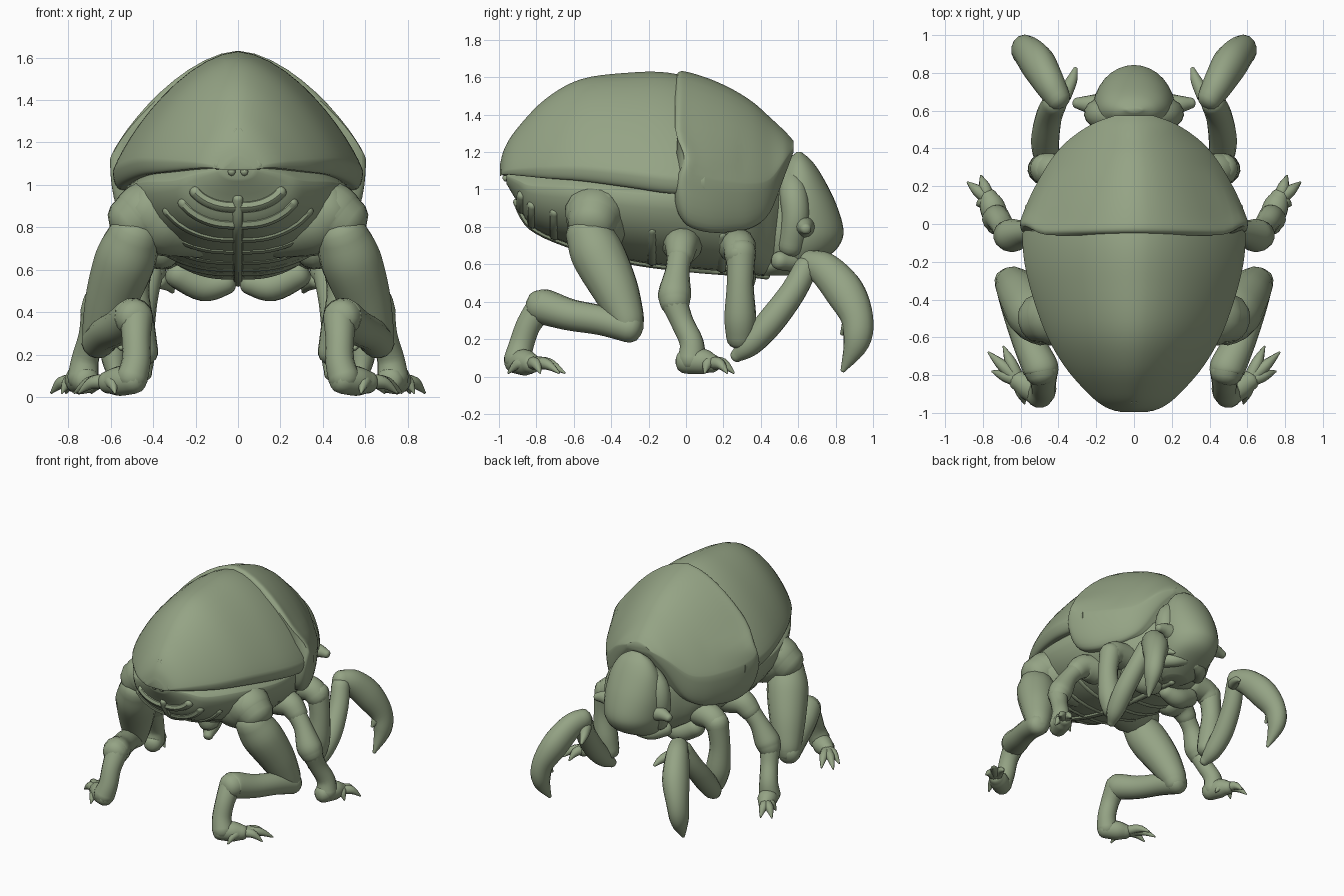
import bpy, bmesh, math
from mathutils import Vector

if "Cube" in bpy.data.objects:
    bpy.data.objects.remove(bpy.data.objects["Cube"])

shell_green = bpy.data.materials.new("moss_green")
shell_green.diffuse_color = (0.30, 0.37, 0.235, 1)
shell_green.use_nodes = True
shell_green.node_tree.nodes["Principled BSDF"].inputs["Base Color"].default_value = shell_green.diffuse_color


def smooth_rows(rows, n=5):
    """Catmull-Rom interpolation through tuples of numbers."""
    out = []
    for i in range(len(rows) - 1):
        a, b, c, d = rows[max(i - 1, 0)], rows[i], rows[i + 1], rows[min(i + 2, len(rows) - 1)]
        for k in range(n):
            t = k / n
            out.append(tuple(q + 0.5 * t * (r - p + t * (2*p - 5*q + 4*r - s + t * (3*(q - r) + s - p)))
                             for p, q, r, s in zip(a, b, c, d)))
    return out + [tuple(rows[-1])]


def loft(name, rings, mirror=False):
    """Skin closed rings of points and cap both ends."""
    bm = bmesh.new()
    loops = [[bm.verts.new(p) for p in ring] for ring in rings]
    n = len(loops[0])
    for a, b in zip(loops, loops[1:]):
        for i in range(n):
            j = (i + 1) % n
            bm.faces.new((a[i], a[j], b[j], b[i]))
    bm.faces.new(loops[0])
    bm.faces.new(loops[-1])
    bmesh.ops.recalc_face_normals(bm, faces=bm.faces)
    me = bpy.data.meshes.new(name)
    bm.to_mesh(me)
    bm.free()
    me.materials.append(shell_green)
    ob = bpy.data.objects.new(name, me)
    bpy.context.collection.objects.link(ob)
    if mirror:
        ob.modifiers.new("Mirror", 'MIRROR').use_mirror_merge = False
    bpy.ops.object.select_all(action='DESELECT')
    ob.select_set(True)
    bpy.context.view_layer.objects.active = ob
    bpy.ops.object.shade_smooth_by_angle(angle=math.radians(45))
    return ob


def section(y, w, top, bot, frac, tuck, n=12):
    """Body cross-section: ridged dome above, rounded tuck below."""
    mid = bot + frac * (top - bot)
    half = []
    for i in range(n + 1):
        s = math.sin(i / n * math.pi / 2)
        half.append(Vector((w * s, y, mid + (top - mid) * max(0, 1 - s ** 1.7) ** 0.85)))
    for i in range(1, 9):
        u = i / 8 * math.pi / 2
        half.append(Vector((w * (tuck + (1 - tuck) * math.cos(u)), y, mid - (mid - bot) * math.sin(u))))
    return half + [Vector((-p.x, p.y, p.z)) for p in reversed(half[1:])]


def shell(name, rows, frac, tuck):
    return loft(name, [section(*r, frac, tuck) for r in smooth_rows(rows)])


def tube(name, pts, mirror=True, squash=1.0, sides=14):
    """Round limb through (x, y, z, radius) points with domed ends."""
    rows = [(Vector(r[:3]), max(r[3], 0.003)) for r in smooth_rows(pts)]
    (p0, r0), (p1, r1) = rows[0], rows[-1]
    d0, d1 = (p0 - rows[1][0]).normalized(), (p1 - rows[-2][0]).normalized()
    dome = [(0.35, 0.92), (0.62, 0.72), (0.8, 0.35)]
    rows = ([(p0 + d0 * r0 * h, r0 * k) for h, k in reversed(dome)] + rows
            + [(p1 + d1 * r1 * h, r1 * k) for h, k in dome])
    rings, side, prev = [], None, None
    for i, (p, r) in enumerate(rows):
        d = (rows[min(i + 1, len(rows) - 1)][0] - rows[max(i - 1, 0)][0]).normalized()
        side = d.orthogonal().normalized() if side is None else prev.rotation_difference(d) @ side
        prev = d
        other = d.cross(side)
        ring = []
        for k in range(sides):
            a = k / sides * math.tau
            o = (side * math.cos(a) + other * math.sin(a)) * r
            ring.append(p + Vector((o.x * squash, o.y, o.z)))
        rings.append(ring)
    return loft(name, rings, mirror)


def toes(name, base, tips, r=0.036):
    """Hooked claws fanning out from a foot."""
    b = Vector(base)
    for i, tip in enumerate(tips):
        t = Vector(tip)
        m = b.lerp(t, 0.55) + Vector((0, 0, 0.025))
        tube(f"{name}_{i + 1}", [(*b, r), (*m, r * 0.85), (*t, 0.006)], sides=8)


# Wing cases, neck shield and belly: rows are (y, half width, top, bottom)
shell("wing_cases", [(-.995, .07, 1.13, 1.07), (-.97, .15, 1.22, 1.08), (-.9, .24, 1.33, 1.075),
                     (-.75, .37, 1.485, 1.06), (-.56, .475, 1.59, 1.045), (-.3, .56, 1.625, 1.01),
                     (-.1, .59, 1.625, .98), (.1, .575, 1.58, .97)], .13, .93)
shield = shell("neck_shield", [(-.06, .585, 1.59, .93), (-.035, .603, 1.63, .86), (.02, .595, 1.625, .8),
                               (.13, .555, 1.59, .77), (.25, .495, 1.535, .775), (.36, .425, 1.465, .8),
                               (.45, .34, 1.385, .88), (.53, .22, 1.31, 1.08), (.575, .1, 1.26, 1.2)], .34, .85)
# Scalloped rear seam of the shield
for v in shield.data.vertices:
    fade = max(0, min(1, (0.3 - v.co.y) / 0.3))
    v.co.y += fade * 0.05 * math.exp(-((v.co.z - 1.17) / 0.09) ** 2)

belly_rows = [(-.96, .08, 1.1, 1.03), (-.9, .2, 1.12, .93), (-.82, .31, 1.15, .8), (-.6, .45, 1.2, .7),
              (-.3, .53, 1.2, .62), (0, .52, 1.2, .58), (.3, .42, 1.2, .555), (.43, .28, 1.2, .54),
              (.5, .18, 1.1, .6)]
shell("belly", belly_rows, .62, .12)
tube("tail_fold", [(.1, -.97, 1.09, .02), (.06, -.957, 1.18, .018), (.01, -.94, 1.26, .01)], sides=8)

# Raised segment bands and keel, sunk into the belly surface
dense = smooth_rows(belly_rows)
for n, i in enumerate(range(7, 30, 3)):
    arc = section(*dense[i], .62, .12)[15:27]
    tube(f"belly_band_{n + 1}", [(p.x * .97, p.y, p.z + .02, .03) for p in arc], mirror=False, sides=8)
tube("belly_keel", [(0, r[0], r[3] + .004, .025) for r in belly_rows[1:-1]], mirror=False, sides=8)
tube("tail_nub", [(.03, -.93, 1.08, .025), (.03, -.965, 1.06, .018)], sides=8)

# Head: rows are (z, centre y, half depth, half width)
head_rows = [(1.2, .605, .012, .04), (1.15, .605, .07, .12), (1.06, .61, .125, .18), (.93, .6, .2, .215),
             (.8, .595, .245, .22), (.72, .59, .24, .21), (.65, .57, .2, .185), (.58, .5, .13, .15),
             (.54, .46, .08, .09)]
loft("head", [[Vector((w * math.cos(a), y + d * math.sin(a), z))
               for a in (k / 32 * math.tau for k in range(32))]
              for z, y, d, w in smooth_rows(head_rows)])
tube("head_collar", [(.05, .56, 1.08, .06), (.16, .575, .98, .075), (.19, .585, .85, .075), (.16, .56, .7, .07)])
tube("eye", [(.2, .63, .8, .06), (.25, .635, .8, .045), (.3, .64, .79, .03)])
tube("jaw", [(.18, .5, .62, .05), (.12, .59, .61, .05), (.05, .63, .62, .04)])
tube("throat_lobe", [(.28, .28, .58, .07), (.16, .3, .525, .075), (.06, .3, .54, .06)])

# Front legs with pincers
tube("front_hip", [(.32, .27, .7, .1), (.42, .285, .69, .09), (.47, .29, .65, .085)])
tube("front_thigh", [(.47, .295, .67, .08), (.49, .29, .5, .072), (.475, .29, .32, .085), (.45, .29, .21, .075)])
tube("front_shin", [(.44, .27, .11, .035), (.46, .34, .17, .065), (.47, .45, .29, .075),
                    (.45, .57, .45, .07), (.42, .64, .58, .065)])
tube("front_pincer", [(.405, .67, .6, .078), (.45, .75, .565, .094), (.51, .85, .45, .106),
                      (.57, .915, .31, .086), (.585, .91, .18, .07), (.565, .84, .035, .014)], squash=.85)
tube("front_pincer_thumb", [(.37, .68, .55, .04), (.33, .76, .53, .03), (.31, .82, .5, .012)])
tube("front_pincer_tooth", [(.56, .86, .26, .035), (.55, .835, .23, .012)], sides=8)

# Middle legs
tube("middle_hip", [(.36, -.02, .71, .11), (.46, -.025, .7, .09), (.52, -.03, .65, .075)])
tube("middle_thigh", [(.5, -.03, .67, .07), (.58, -.045, .57, .065), (.64, -.06, .45, .088),
                      (.665, -.06, .4, .082)])
tube("middle_shin", [(.67, -.06, .39, .072), (.69, -.02, .29, .062), (.72, .03, .18, .065), (.73, .03, .09, .075)])
tube("middle_foot", [(.72, .0, .08, .065), (.75, .09, .08, .068), (.77, .14, .07, .05)])
toes("middle_toe", (.77, .13, .07), [(.81, .255, .02), (.88, .22, .02), (.83, .1, .02), (.69, .1, .02)])

# Hind legs
tube("hind_coxa", [(.2, -.42, .78, .13), (.34, -.46, .83, .17), (.42, -.49, .88, .16)])
tube("hind_hip", [(.36, -.47, .87, .17), (.44, -.49, .86, .155), (.49, -.5, .83, .135)])
tube("hind_thigh", [(.49, -.52, .76, .125), (.53, -.47, .65, .145), (.59, -.385, .48, .128),
                    (.635, -.325, .33, .1), (.65, -.31, .27, .085)])
tube("hind_shin", [(.66, -.3, .26, .08), (.62, -.45, .3, .08), (.56, -.62, .33, .085),
                   (.5, -.75, .37, .095), (.49, -.78, .375, .09)])
tube("hind_ankle", [(.48, -.77, .38, .08), (.48, -.84, .28, .068), (.48, -.88, .17, .068), (.5, -.9, .09, .075)])
tube("hind_foot", [(.49, -.91, .08, .065), (.56, -.86, .075, .07), (.61, -.83, .07, .055)])
toes("hind_toe", (.61, -.83, .07), [(.69, -.65, .02), (.77, -.68, .02), (.75, -.78, .02), (.58, -.95, .02)])
